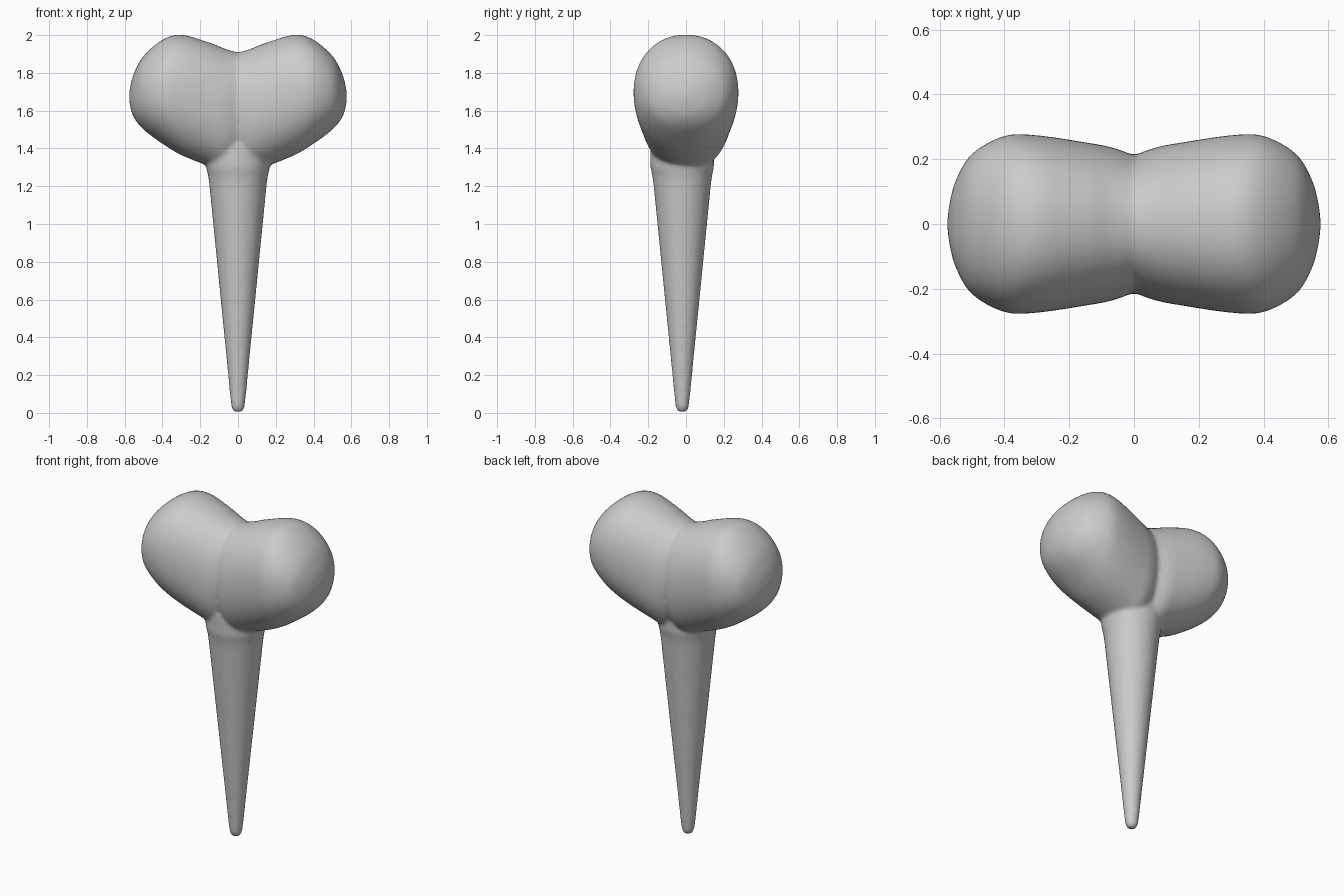
import bpy, bmesh, math
from mathutils import Vector

if "Cube" in bpy.data.objects:
    bpy.data.objects.remove(bpy.data.objects["Cube"])


def spline(points, steps):
    """Catmull-Rom through tuples of numbers."""
    pts = [Vector(p) for p in points]
    out = []
    for i in range(len(pts) - 1):
        p1, p2 = pts[i], pts[i + 1]
        p0 = pts[i - 1] if i else p1 * 2 - p2
        p3 = pts[i + 2] if i + 2 < len(pts) else p2 * 2 - p1
        for s in range(steps):
            t = s / steps
            out.append(0.5 * (2 * p1 + (p2 - p0) * t + (2 * p0 - 5 * p1 + 4 * p2 - p3) * t * t
                              + (3 * p1 - p0 - 3 * p2 + p3) * t ** 3))
    return out + [pts[-1]]


def loft(name, rings):
    """Closed skin over rings of points."""
    bm = bmesh.new()
    loops = [[bm.verts.new(p) for p in r] for r in rings]
    n = len(loops[0])
    for a, b in zip(loops, loops[1:]):
        for i in range(n):
            bm.faces.new((a[i], a[(i + 1) % n], b[(i + 1) % n], b[i]))
    bm.faces.new(loops[0])
    bm.faces.new(loops[-1])
    bmesh.ops.recalc_face_normals(bm, faces=bm.faces)
    me = bpy.data.meshes.new(name)
    bm.to_mesh(me)
    bm.free()
    ob = bpy.data.objects.new(name, me)
    bpy.context.collection.objects.link(ob)
    return ob


def angles(n):
    return [2 * math.pi * i / n for i in range(n)]


def power(v, e):
    return math.copysign(abs(v) ** e, v)


# Two-lobed head: half profile of (x, top, bottom, half depth), mirrored in x
half = [(0, 1.908, 1.30, 0.212), (0.07, 1.928, 1.28, 0.237), (0.15, 1.96, 1.305, 0.252),
        (0.3, 2.002, 1.365, 0.274), (0.4, 1.975, 1.425, 0.272), (0.5, 1.89, 1.50, 0.217),
        (0.55, 1.80, 1.562, 0.135), (0.57, 1.73, 1.62, 0.06), (0.577, 1.68, 1.67, 0.005)]
side = spline(half, 5)
sections = [Vector((-s[0], *s[1:])) for s in reversed(side[1:])] + side
head = loft("head", [[(x, d * power(math.cos(a), 0.92),
                       (t + b) / 2 + (t - b) / 2 * power(math.sin(a), 0.92)) for a in angles(64)]
                     for x, t, b, d in sections])

# Tapered stem: (z, radius), flaring into the head
stem_profile = [(0.003, 0.004), (0.006, 0.022), (0.025, 0.034), (0.08, 0.041), (0.3, 0.062),
                (1.2, 0.151), (1.25, 0.157), (1.3, 0.168), (1.42, 0.17), (1.6, 0.12)]
stem = loft("stem", [[(r * math.cos(a), r * math.sin(a) - 0.02, z) for a in angles(48)]
                     for z, r in stem_profile])
stem.hide_render = True
stem.hide_set(True)

# Fuse into one soft skin
fuse = head.modifiers.new("fuse", 'BOOLEAN')
fuse.operation = 'UNION'
fuse.solver = 'EXACT'
fuse.object = stem
skin = head.modifiers.new("skin", 'REMESH')
skin.mode = 'VOXEL'
skin.voxel_size = 0.011
skin.use_smooth_shade = True
soft = head.modifiers.new("soft", 'SMOOTH')
soft.factor = 0.5
soft.iterations = 8

# Bake the skin and drop the helper stem
dg = bpy.context.evaluated_depsgraph_get()
mesh = bpy.data.meshes.new_from_object(head.evaluated_get(dg))
head.modifiers.clear()
head.data = mesh
head.name = "twin_lobed_peg"
bpy.data.objects.remove(stem)
for p in mesh.polygons:
    p.use_smooth = True
